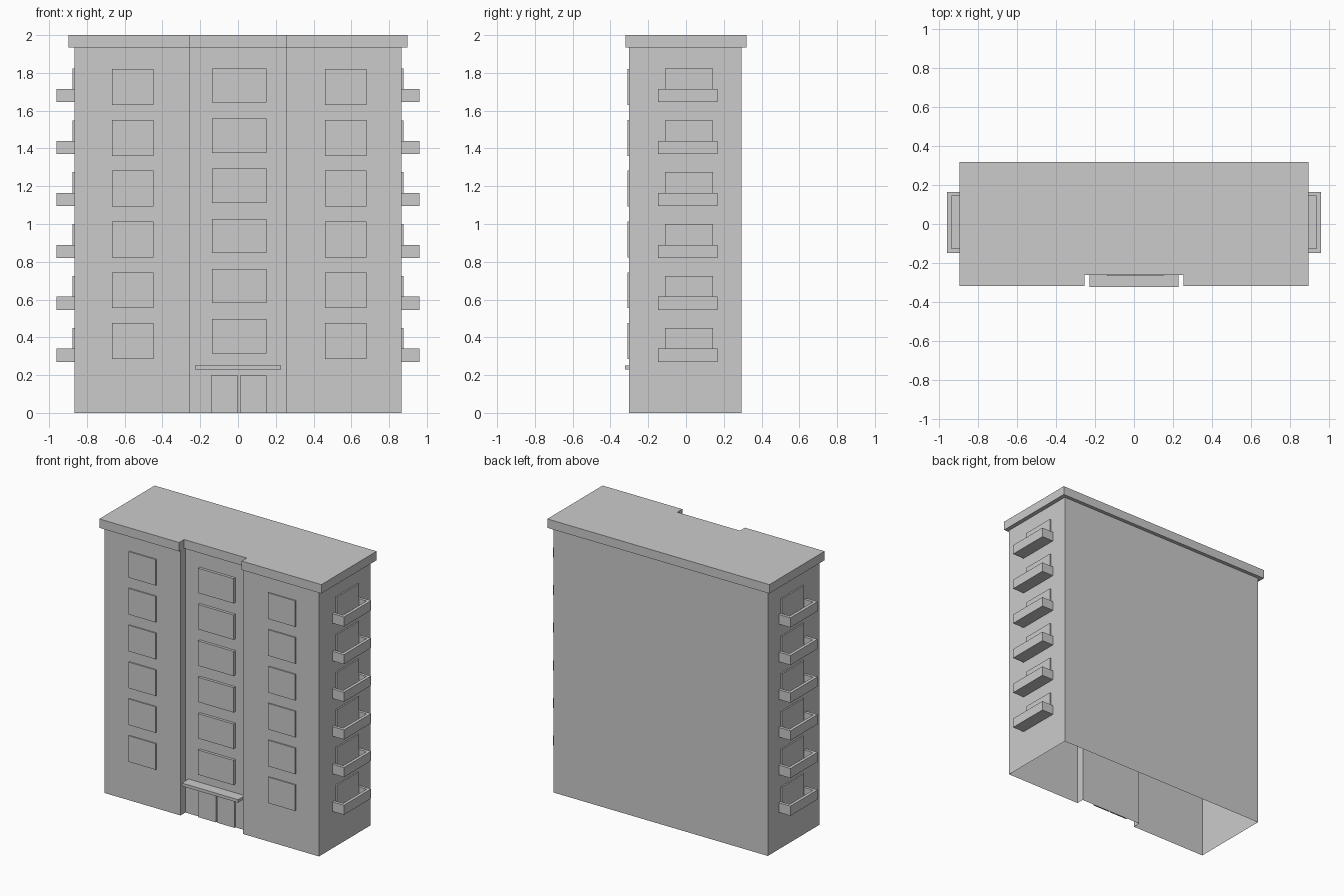
import bpy, bmesh
from mathutils import Vector

if "Cube" in bpy.data.objects:
    bpy.data.objects.remove(bpy.data.objects["Cube"])

W, FRONT, BACK, EAVE = 0.866, -0.302, 0.2925, 1.935
NOTCH, RECESS = 0.253, -0.246
FLOORS = range(6)


def finish(bm, name, mirror=False):
    mesh = bpy.data.meshes.new(name)
    bm.to_mesh(mesh)
    bm.free()
    ob = bpy.data.objects.new(name, mesh)
    bpy.context.collection.objects.link(ob)
    if mirror:
        mod = ob.modifiers.new("mirror", 'MIRROR')
        mod.use_mirror_merge = False
    return ob


def wall(name, p0, p1, panels=(), mirror=False):
    """Wall from p0 to p1 (outside on the right); panels are (u0, u1, z0, z1, out, frame)."""
    a, b = Vector((*p0, 0)), Vector((*p1, 0))
    d = (b - a).normalized()
    n = d.cross(Vector((0, 0, 1)))
    us = sorted({0.0, round((b - a).length, 4)} | {round(u, 4) for p in panels for u in p[:2]})
    zs = sorted({0.0, EAVE} | {round(z, 4) for p in panels for z in p[2:4]})
    bm = bmesh.new()
    grid = [[bm.verts.new(a + d * u + Vector((0, 0, z))) for z in zs] for u in us]
    regions = [[] for _ in panels]
    for i in range(len(us) - 1):
        for j in range(len(zs) - 1):
            f = bm.faces.new((grid[i][j], grid[i + 1][j], grid[i + 1][j + 1], grid[i][j + 1]))
            u, z = (us[i] + us[i + 1]) / 2, (zs[j] + zs[j + 1]) / 2
            for k, p in enumerate(panels):
                if p[0] < u < p[1] and p[2] < z < p[3]:
                    regions[k].append(f)
    for p, faces in zip(panels, regions):
        res = bmesh.ops.extrude_face_region(bm, geom=faces)["geom"]
        bmesh.ops.translate(bm, vec=n * p[4],
                            verts=[g for g in res if isinstance(g, bmesh.types.BMVert)])
        if p[5]:  # raised frame with a sunken pane
            top = [g for g in res if isinstance(g, bmesh.types.BMFace)]
            bm.normal_update()
            bmesh.ops.inset_region(bm, faces=top, thickness=0.017, use_even_offset=True)
            res = bmesh.ops.extrude_face_region(bm, geom=top)["geom"]
            bmesh.ops.translate(bm, vec=n * -0.012,
                                verts=[g for g in res if isinstance(g, bmesh.types.BMVert)])
    bmesh.ops.recalc_face_normals(bm, faces=bm.faces)
    # keep the outside of the open shell facing out
    if sum(f.normal.dot(n) * f.calc_area() for f in bm.faces) < 0:
        bmesh.ops.reverse_faces(bm, faces=bm.faces)
    return finish(bm, name, mirror)


def loft(bm, rings, cap_bottom=True):
    """Skin counter-clockwise rings of (points, z) from bottom to top."""
    loops = [[bm.verts.new((x, y, z)) for x, y in pts] for pts, z in rings]
    for lo, hi in zip(loops, loops[1:]):
        for i in range(len(lo)):
            j = (i + 1) % len(lo)
            bm.faces.new((lo[i], lo[j], hi[j], hi[i]))
    bm.faces.new(loops[-1])
    if cap_bottom:
        bm.faces.new(loops[0][::-1])


def outline(w, front, back, notch, recess):
    return [(-w, front), (-notch, front), (-notch, recess), (notch, recess),
            (notch, front), (w, front), (w, back), (-w, back)]


# front wings with flat raised windows
for name, x0, x1, win in (("left_front_wall", -W, -NOTCH, -0.667), ("right_front_wall", NOTCH, W, 0.46)):
    wall(name, (x0, FRONT), (x1, FRONT),
         [(win - x0, win - x0 + 0.22, 0.285 + 0.269 * i, 0.475 + 0.269 * i, 0.009, False) for i in FLOORS])

# recessed entrance bay: framed windows, two doors, canopy
bay = [(-0.1375, 0.1505, 0.315 + 0.2655 * i, 0.496 + 0.2655 * i, 0.02, True) for i in FLOORS]
bay += [(-0.1425, -0.0005, 0, 0.198, 0.01, False), (0.0105, 0.1505, 0, 0.198, 0.01, False),
        (-0.2275, 0.2275, 0.23, 0.252, 0.078, False)]
wall("entrance_bay_wall", (-NOTCH, RECESS), (NOTCH, RECESS),
     [(p[0] + NOTCH, p[1] + NOTCH, *p[2:]) for p in bay])
wall("recess_side_wall", (-NOTCH, FRONT), (-NOTCH, RECESS), mirror=True)

# plain back wall and mirrored side walls with balcony windows
wall("back_wall", (W, BACK), (-W, BACK))
wall("side_wall", (W, FRONT), (W, BACK),
     [(-0.111 - FRONT, 0.144 - FRONT, 0.29 + 0.275 * i, 0.449 + 0.275 * i, 0.01, False) for i in FLOORS],
     mirror=True)

# roof slab with an overhanging lip
bm = bmesh.new()
rim = outline(0.897, -0.319, 0.319, NOTCH, -0.261)
loft(bm, [(outline(W, FRONT, BACK, NOTCH, RECESS), EAVE), (rim, EAVE), (rim, 2.0)], cap_bottom=False)
finish(bm, "roof")

# balconies: U-shaped parapet around a floor slab
X, Y0, Y1, T = 0.96, -0.148, 0.1655, 0.022
parapet = [(W, Y0), (X, Y0), (X, Y1), (W, Y1), (W, Y1 - T), (X - T, Y1 - T), (X - T, Y0 + T), (W, Y0 + T)]
slab = [(W, Y0 + T), (X - T, Y0 + T), (X - T, Y1 - T), (W, Y1 - T)]
bm = bmesh.new()
for i in FLOORS:
    z = 0.27 + 0.275 * i
    loft(bm, [(parapet, z), (parapet, z + 0.07)])
    loft(bm, [(slab, z), (slab, z + 0.02)])
finish(bm, "balconies", mirror=True)
